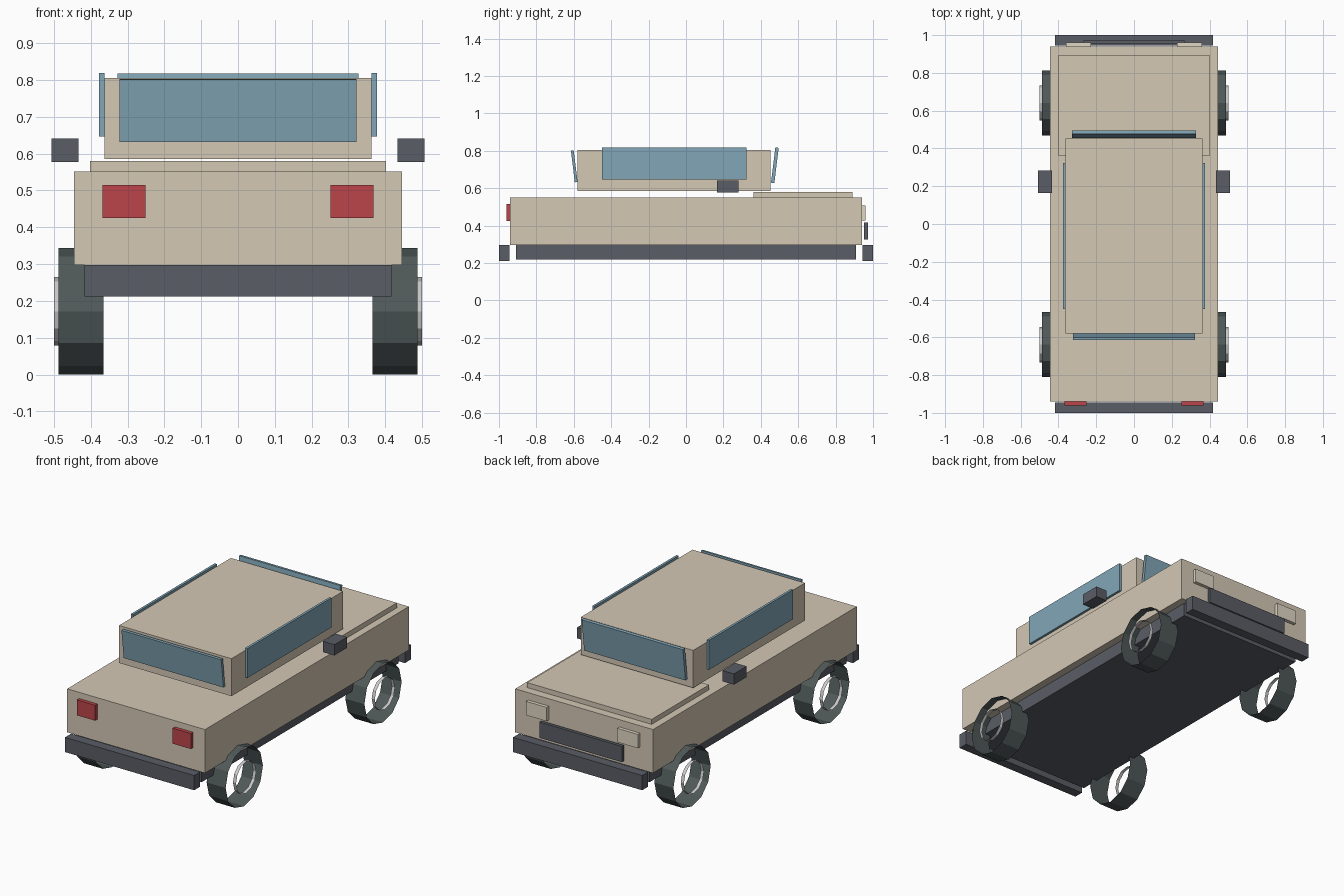
import bpy, bmesh
from math import radians
from mathutils import Matrix

if "Cube" in bpy.data.objects:
    bpy.data.objects.remove(bpy.data.objects["Cube"])


def material(name, r, g, b):
    m = bpy.data.materials.new(name)
    m.diffuse_color = (r, g, b, 1)
    m.use_nodes = True
    m.node_tree.nodes["Principled BSDF"].inputs["Base Color"].default_value = m.diffuse_color
    return m


PAINT = material("beige_paint", 0.66, 0.58, 0.46)
GLASS = material("blue_glass", 0.22, 0.38, 0.47)
TRIM = material("dark_trim", 0.10, 0.11, 0.13)
RUBBER = material("rubber", 0.08, 0.10, 0.10)
METAL = material("hub_metal", 0.55, 0.56, 0.58)
RED = material("red_lens", 0.50, 0.06, 0.07)
LAMP = material("pale_lens", 0.74, 0.68, 0.56)


def finish(name, bm, mat):
    mesh = bpy.data.meshes.new(name)
    bm.to_mesh(mesh)
    bm.free()
    mesh.materials.append(mat)
    ob = bpy.data.objects.new(name, mesh)
    bpy.context.collection.objects.link(ob)
    return ob


def box(name, x, y, z, mat, tilt=0):
    """Box from (min, max) ranges, optionally tilted about its own x axis."""
    bm = bmesh.new()
    bmesh.ops.create_cube(bm, size=1)
    size = [b - a for a, b in (x, y, z)]
    bmesh.ops.scale(bm, vec=size, verts=bm.verts)
    ob = finish(name, bm, mat)
    ob.location = [(a + b) / 2 for a, b in (x, y, z)]
    ob.rotation_euler.x = radians(tilt)
    return ob


def pair(name, x, y, z, mat):
    """The same box on the right and left sides."""
    box("right_" + name, x, y, z, mat)
    box("left_" + name, (-x[1], -x[0]), y, z, mat)


def ring(name, radius, x0, x1, y, mat):
    """Open twelve-sided tube lying along x."""
    bm = bmesh.new()
    bmesh.ops.create_cone(bm, cap_ends=False, segments=12, radius1=radius,
                          radius2=radius, depth=abs(x1 - x0),
                          matrix=Matrix.Rotation(radians(90), 4, 'Y'))
    finish(name, bm, mat).location = ((x0 + x1) / 2, y, 0.172)


# Main shell
box("body", (-0.445, 0.445), (-0.94, 0.94), (0.297, 0.551), PAINT)
box("hood", (-0.402, 0.402), (0.362, 0.891), (0.551, 0.58), PAINT)
box("cabin", (-0.363, 0.363), (-0.579, 0.452), (0.586, 0.805), PAINT)
box("chassis", (-0.40, 0.40), (-0.908, 0.908), (0.219, 0.297), TRIM)

# Glass
box("windshield", (-0.327, 0.327), (0.466, 0.484), (0.628, 0.818), GLASS, -7)
box("rear_window", (-0.322, 0.322), (-0.605, -0.590), (0.632, 0.803), GLASS, 7)
pair("side_window", (0.363, 0.377), (-0.45, 0.324), (0.647, 0.819), GLASS)

# Bumpers, grille, mirrors
box("hood_end_bumper", (-0.417, 0.417), (0.944, 1.0), (0.212, 0.298), TRIM)
box("trunk_end_bumper", (-0.417, 0.417), (-1.0, -0.944), (0.212, 0.298), TRIM)
box("grille", (-0.267, 0.267), (0.953, 0.972), (0.325, 0.417), TRIM)
pair("mirror", (0.433, 0.507), (0.165, 0.282), (0.578, 0.641), TRIM)

# Lights
pair("tail_light", (0.251, 0.368), (-0.961, -0.94), (0.425, 0.515), RED)
pair("headlight", (0.228, 0.361), (0.94, 0.96), (0.427, 0.508), LAMP)

# Wheels
for side, s in (("right", 1), ("left", -1)):
    for end, y in (("hood_end", 0.641), ("trunk_end", -0.639)):
        ring(f"{side}_{end}_tyre", 0.172, s * 0.365, s * 0.488, y, RUBBER)
        ring(f"{side}_{end}_hub", 0.093, s * 0.48, s * 0.50, y, METAL)
